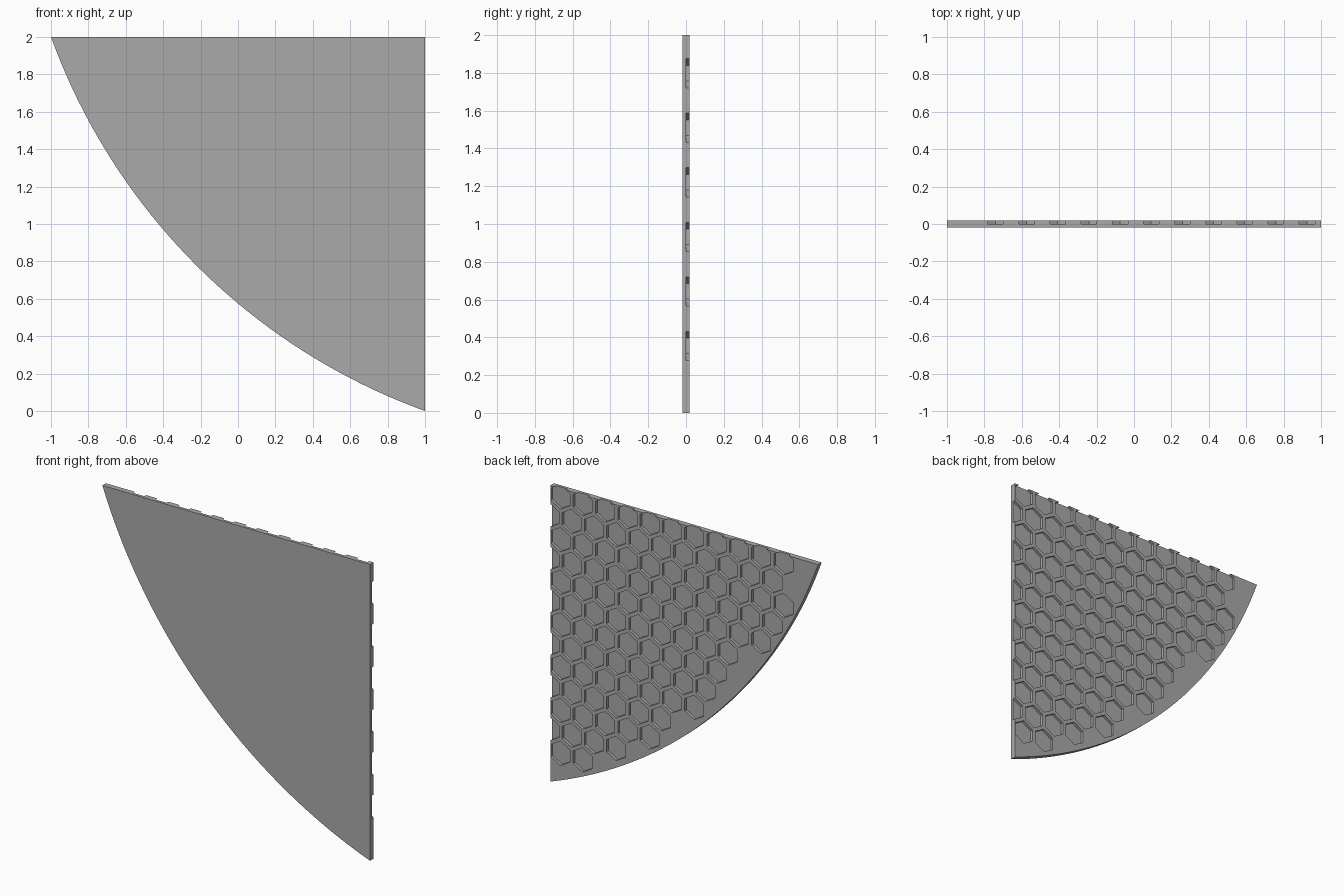
import bpy
import bmesh
import math
from mathutils import Vector

cube = bpy.data.objects.get("Cube")
if cube:
    bpy.data.objects.remove(cube, do_unlink=True)

HALF_THICK = 0.019
ARC_CENTRE = Vector((2.14, 3.14))
ARC_RADIUS = math.hypot(3.14, 1.14)
ARC_STEPS = 40

HEX_RADIUS = 0.082
PITCH = 0.1666                       # spacing of pockets along a row
ROW = PITCH * math.sqrt(3) / 2       # spacing between rows
FIRST = Vector((0.925, 1.942))       # pocket in the top corner
ARC_MARGIN = 0.093                   # pockets keep this far from the arc


def add_prism(bm, outline, y0, y1):
    """Extrude an x-z outline from y0 to y1."""
    face = bm.faces.new([bm.verts.new((x, y0, z)) for x, z in outline])
    result = bmesh.ops.extrude_face_region(bm, geom=[face])
    verts = [v for v in result["geom"] if isinstance(v, bmesh.types.BMVert)]
    bmesh.ops.translate(bm, verts=verts, vec=(0, y1 - y0, 0))


def make_object(name, bm, material):
    bmesh.ops.recalc_face_normals(bm, faces=bm.faces)
    mesh = bpy.data.meshes.new(name)
    bm.to_mesh(mesh)
    bm.free()
    mesh.materials.append(material)
    obj = bpy.data.objects.new(name, mesh)
    bpy.context.collection.objects.link(obj)
    return obj


# Single grey material
grey = bpy.data.materials.new("plain grey")
grey.use_nodes = True
colour = (0.4, 0.4, 0.4, 1)
grey.diffuse_color = colour
grey.node_tree.nodes["Principled BSDF"].inputs["Base Color"].default_value = colour

# Plate: square corner closed by a shallow arc
start = math.atan2(2 - ARC_CENTRE.y, -1 - ARC_CENTRE.x) % math.tau
end = math.atan2(-ARC_CENTRE.y, 1 - ARC_CENTRE.x) % math.tau
outline = [(1, 2)]
for i in range(ARC_STEPS + 1):
    a = start + (end - start) * i / ARC_STEPS
    outline.append((ARC_CENTRE.x + ARC_RADIUS * math.cos(a),
                    ARC_CENTRE.y + ARC_RADIUS * math.sin(a)))
bm = bmesh.new()
add_prism(bm, outline, -HALF_THICK, HALF_THICK)
plate = make_object("corner_plate", bm, grey)

# Honeycomb cutter: staggered hexagons, open at the straight edges
bm = bmesh.new()
for row in range(14):
    shift = PITCH / 2 * (row % 2)
    for col in range(13):
        centre = FIRST + Vector((shift - col * PITCH, -row * ROW))
        if (centre - ARC_CENTRE).length > ARC_RADIUS - ARC_MARGIN:
            continue
        corners = [math.radians(30 + 60 * k) for k in range(6)]
        add_prism(bm, [(centre.x + HEX_RADIUS * math.cos(a),
                        centre.y + HEX_RADIUS * math.sin(a)) for a in corners],
                  0, HALF_THICK * 3)
cutter = make_object("honeycomb_cutter", bm, grey)

# Sink the pockets into the back of the plate
cut = plate.modifiers.new("honeycomb pockets", "BOOLEAN")
cut.operation = "DIFFERENCE"
cut.solver = "EXACT"
cut.object = cutter
bpy.context.view_layer.objects.active = plate
bpy.ops.object.modifier_apply(modifier=cut.name)
bpy.data.objects.remove(cutter, do_unlink=True)
